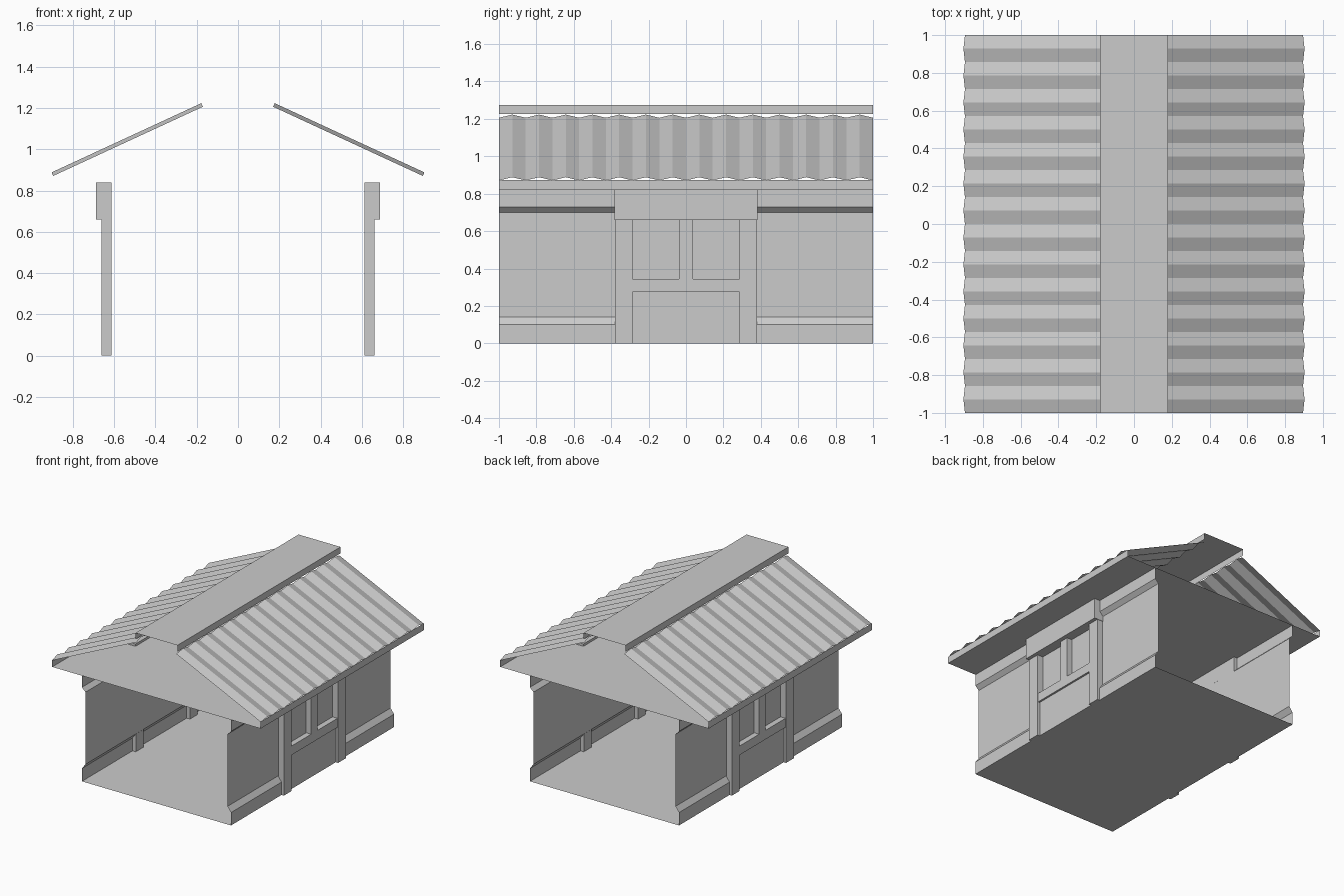
import bpy

if "Cube" in bpy.data.objects:
    bpy.data.objects.remove(bpy.data.objects["Cube"])

def mesh_object(name, verts, faces):
    me = bpy.data.meshes.new(name)
    me.from_pydata(verts, [], faces)
    me.update()
    ob = bpy.data.objects.new(name, me)
    bpy.context.collection.objects.link(ob)
    return ob

def sheet(name, profile, y0=-1.0, y1=1.0):
    """Single-sided strip: an x-z profile stretched along y."""
    verts = [(x, y, z) for x, z in profile for y in (y0, y1)]
    faces = [(2*i, 2*i + 1, 2*i + 3, 2*i + 2) for i in range(len(profile) - 1)]
    return mesh_object(name, verts, [f[::-1] for f in faces])

def box(name, x, y, z):
    verts = [(a, b, c) for a in x for b in y for c in z]
    faces = [(0, 1, 3, 2), (4, 6, 7, 5), (0, 4, 5, 1),
             (2, 3, 7, 6), (0, 2, 6, 4), (1, 5, 7, 3)]
    return mesh_object(name, verts, faces)

def mirror_x(ob):
    ob.modifiers.new("mirror", 'MIRROR').use_mirror_merge = False
    return ob

# Floor and side walls, bulged at base and top; the ends stay open
sheet("floor", [(0.64, 0), (-0.64, 0)])
mirror_x(sheet("side_wall", [(0.64, 0.82), (0.64, 0.73), (0.61, 0.70),
                             (0.61, 0.14), (0.64, 0.10), (0.64, 0)]))

# Window frame on each side wall
for name, y in (("front_post", (-0.38, -0.285)), ("back_post", (0.285, 0.38))):
    mirror_x(box(name, (0.612, 0.66), y, (0, 0.66)))
mirror_x(box("header", (0.612, 0.688), (-0.383, 0.383), (0.66, 0.838)))
mirror_x(box("window_rail", (0.612, 0.655), (-0.285, 0.285), (0.275, 0.345)))
mirror_x(box("window_mullion", (0.612, 0.655), (-0.038, 0.038), (0.345, 0.66)))
mirror_x(sheet("lower_panel", [(0.64, 0.275), (0.64, 0)], -0.285, 0.285))

# Soffit and fascia under the roof
sheet("soffit", [(0.895, 0.873), (0.895, 0.82), (-0.895, 0.82), (-0.895, 0.873)])

# Corrugated roof slopes: zigzag with 14 ridges
waves = 14
verts, faces = [], []
for i in range(2 * waves + 1):
    y = -1 + i / waves
    dx, dz = (0.008, 0.017) if i % 2 else (0, 0)
    verts += [(0.17 + dx, y, 1.206 + dz), (0.895 + dx, y, 0.871 + dz)]
    if i:
        faces.append((2*i - 2, 2*i - 1, 2*i + 1, 2*i))
mirror_x(mesh_object("corrugated_roof", verts, faces))

# Ridge cap
sheet("ridge_cap", [(-0.18, 1.225), (-0.18, 1.275), (0.18, 1.275), (0.18, 1.225)])
